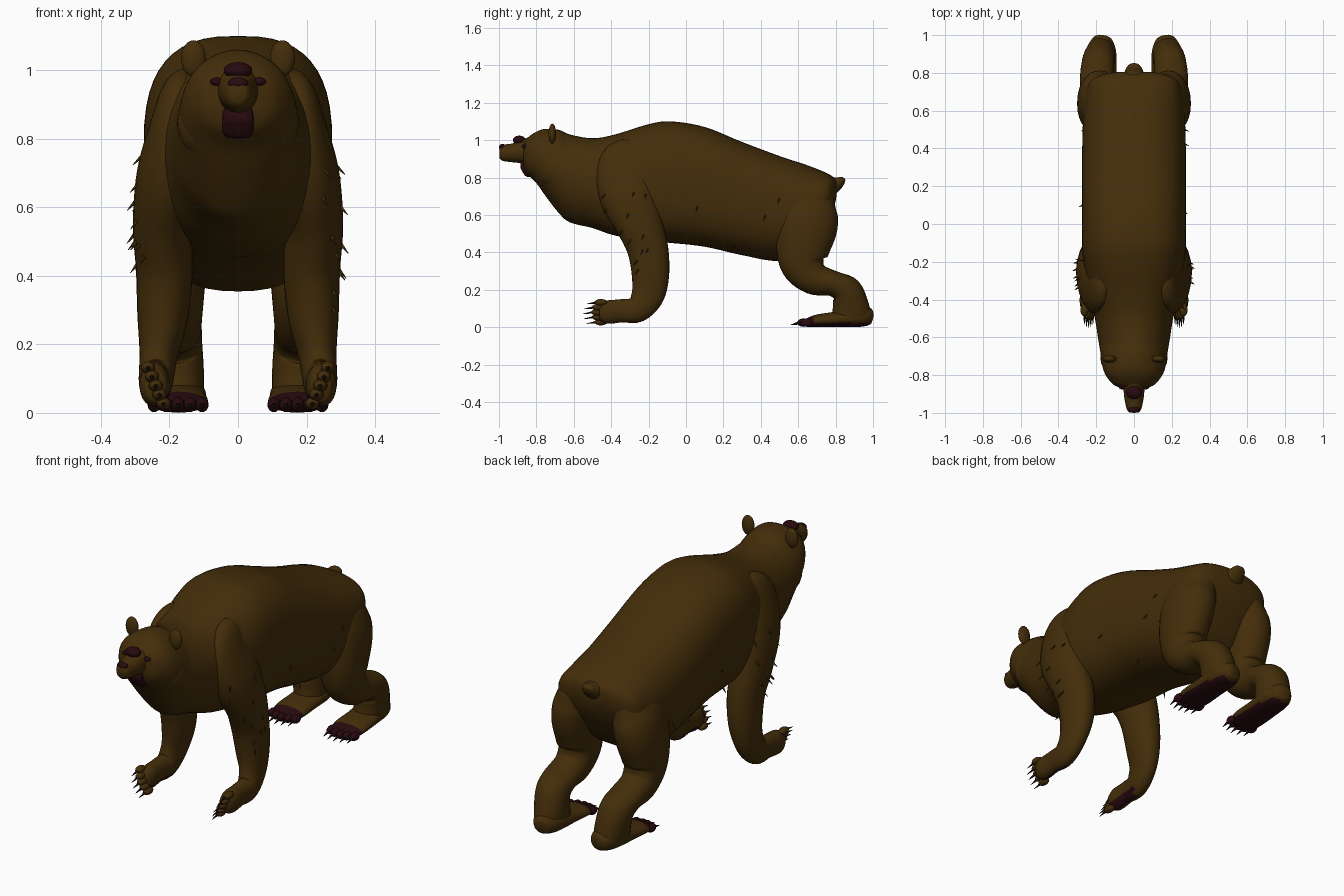
import bpy, bmesh, math, random
from mathutils import Vector, Matrix

if "Cube" in bpy.data.objects:
    bpy.data.objects.remove(bpy.data.objects["Cube"])
random.seed(4)


def material(name, rgb):
    m = bpy.data.materials.new(name)
    m.use_nodes = True
    m.diffuse_color = (*rgb, 1)
    bsdf = m.node_tree.nodes["Principled BSDF"]
    bsdf.inputs["Base Color"].default_value = (*rgb, 1)
    bsdf.inputs["Roughness"].default_value = 0.9
    return m


FUR = material("brown fur", (0.058, 0.027, 0.003))
SKIN = material("dark skin", (0.021, 0.003, 0.005))
CLAW = material("dark claw", (0.014, 0.006, 0.006))


def finish(name, bm, mats, dark_rule=None):
    """Turn a bmesh into a smooth object; faces passing dark_rule get slot 1."""
    bmesh.ops.recalc_face_normals(bm, faces=bm.faces)
    bm.normal_update()
    for f in bm.faces:
        f.smooth = True
        if dark_rule and dark_rule(f.calc_center_median(), f.normal):
            f.material_index = 1
    mesh = bpy.data.meshes.new(name)
    bm.to_mesh(mesh)
    bm.free()
    for m in mats:
        mesh.materials.append(m)
    ob = bpy.data.objects.new(name, mesh)
    bpy.context.scene.collection.objects.link(ob)
    return ob


def resample(rows, steps):
    """Catmull-Rom interpolation of section rows."""
    out = []
    last = len(rows) - 1
    for i in range(last):
        a, b, c, d = (rows[max(0, min(last, i + k))] for k in (-1, 0, 1, 2))
        for s in range(steps):
            t = s / steps
            out.append([0.5 * (2 * q + (r - p) * t + (2 * p - 5 * q + 4 * r - w) * t * t
                               + (3 * q - p - 3 * r + w) * t ** 3)
                        for p, q, r, w in zip(a, b, c, d)])
    return out + [list(rows[-1])]


def tube(name, rows, side=1, upright=False, mats=(FUR,), dark_rule=None, sides=28):
    """Loft rows of (x, y, z, half width, half depth[, squareness]) along their path."""
    rows = resample(rows, 5)
    pts = [Vector((side * r[0], r[1], r[2])) for r in rows]
    bm = bmesh.new()
    rings = []
    for i, r in enumerate(rows):
        t = pts[min(i + 1, len(pts) - 1)] - pts[max(i - 1, 0)]
        t = Vector((0, -1, 0)) if upright else t.normalized()
        u = Vector((1, 0, 0))
        u = (u - t * u.dot(t)).normalized()
        v = t.cross(u)
        power = 2 / (r[5] if len(r) > 5 else 2.1)
        ring = []
        for k in range(sides):
            a = math.tau * k / sides
            c, s = (math.copysign(abs(w) ** power, w) for w in (math.cos(a), math.sin(a)))
            ring.append(bm.verts.new(pts[i] + u * c * max(r[3], .004) + v * s * max(r[4], .004)))
        rings.append(ring)
    for p, q in zip(rings, rings[1:]):
        for k in range(sides):
            j = (k + 1) % sides
            bm.faces.new((p[k], p[j], q[j], q[k]))
    bm.faces.new(rings[0])
    bm.faces.new(rings[-1])
    return finish(name, bm, mats, dark_rule)


def ball(name, loc, radii, mat=FUR):
    bm = bmesh.new()
    mx = Matrix.Translation(loc) @ Matrix.Diagonal((*radii, 1))
    bmesh.ops.create_uvsphere(bm, u_segments=20, v_segments=12, radius=1, matrix=mx)
    return finish(name, bm, (mat,))


def add_cone(bm, base, direction, radius, length, sides=7):
    d = Vector(direction).normalized()
    mx = Matrix.Translation(Vector(base) + d * length / 2) @ d.to_track_quat('Z', 'Y').to_matrix().to_4x4()
    bmesh.ops.create_cone(bm, cap_ends=True, segments=sides, radius1=radius, radius2=.001,
                          depth=length, matrix=mx)


# Body from rump to face: (y, top, bottom, half width, squareness)
profile = [(.805, .775, .70, .09, 2.2), (.79, .80, .64, .17, 2.3), (.75, .825, .56, .235, 2.4),
           (.65, .865, .42, .262, 2.4), (.5, .915, .355, .272, 2.4), (.3, .99, .385, .275, 2.5),
           (.1, 1.07, .43, .275, 2.6), (-.08, 1.1, .45, .275, 2.7), (-.2, 1.085, .46, .268, 2.6),
           (-.38, 1.03, .49, .232, 2.4), (-.5, 1.01, .53, .207, 2.1), (-.62, 1.03, .56, .188, 1.9),
           (-.68, 1.055, .61, .178, 1.9), (-.75, 1.06, .70, .168, 2), (-.8, 1.045, .77, .15, 2.2),
           (-.85, 1.01, .82, .11, 2.3), (-.87, .98, .86, .06, 2.3)]
body = tube("body", [(0, y, (t + b) / 2, w, (t - b) / 2, n) for y, t, b, w, n in profile],
            upright=True, sides=48)

# Muzzle, nose, open mouth and tail
tube("muzzle", [(0, -.80, .94, .08, .09), (0, -.87, .94, .058, .066), (0, -.93, .932, .05, .05),
                (0, -.98, .932, .038, .043), (0, -.998, .932, .024, .028)], upright=True)
ball("nose_tip", (0, -.982, .962), (.03, .018, .018), SKIN)
ball("nose_bridge", (0, -.892, 1.0), (.042, .034, .024), SKIN)
tube("mouth", [(0, -.80, .845, .045, .045, 4), (0, -.85, .85, .046, .046, 4),
               (0, -.868, .858, .045, .038, 4), (0, -.885, .872, .04, .022, 4)], upright=True, mats=(SKIN,))
tube("tail", [(0, .73, .745, .075, .06), (0, .78, .757, .058, .05), (0, .815, .772, .046, .033),
              (0, .838, .79, .03, .018), (0, .845, .797, .012, .008)])

for side, word in ((1, "left"), (-1, "right")):
    # Face
    ball(word + "_eye", (side * .062, -.862, .967), (.02, .014, .012), SKIN)
    ball(word + "_ear", (side * .13, -.715, 1.035), (.036, .02, .053))
    ball(word + "_cheek", (side * .095, -.71, .85), (.083, .085, .11))

    # Foreleg with a dark inner sole
    foreleg = tube(word + "_foreleg", [
        (.14, -.28, .98, .03, .06), (.16, -.295, .94, .056, .11), (.186, -.33, .84, .07, .147),
        (.207, -.31, .7, .088, .15), (.222, -.25, .55, .085, .125), (.215, -.205, .42, .083, .11),
        (.22, -.19, .28, .074, .1), (.232, -.205, .17, .056, .088), (.24, -.26, .095, .05, .07),
        (.243, -.34, .088, .042, .062), (.243, -.42, .08, .044, .062), (.24, -.46, .078, .03, .045)],
        side, mats=(FUR, SKIN),
        dark_rule=lambda c, n: c.y < -.25 and c.z < .11 and n.dot(Vector((-side * .6, 0, -.8))) > .8)

    # Hind leg and foot with a dark sole and dark toes
    tube(word + "_hind_leg", [
        (.13, .67, .77, .05, .07), (.145, .665, .71, .09, .125), (.17, .65, .63, .11, .158),
        (.188, .645, .54, .112, .165), (.195, .625, .42, .104, .145), (.195, .63, .33, .095, .12),
        (.196, .69, .26, .09, .09), (.195, .79, .232, .09, .068), (.19, .855, .195, .086, .083),
        (.183, .878, .13, .083, .094), (.177, .885, .06, .078, .104), (.175, .885, .025, .065, .085)], side)
    tube(word + "_hind_foot", [
        (.165, .999, .06, .02, .02), (.167, .982, .06, .05, .046), (.172, .92, .055, .077, .054),
        (.175, .8, .042, .083, .041), (.175, .7, .034, .087, .033), (.175, .64, .022, .075, .021)],
        side, mats=(FUR, SKIN),
        dark_rule=lambda c, n: c.y < .68 or (n.z < -.7 and c.y < .97))

    # Toes and claws, five to a foot
    claws = bmesh.new()
    for i in range(5):
        f = i / 4 - .5
        bow = .018 * (1 - 4 * f * f)
        toe = Vector((side * (.24 + .045 * f), -.455 - bow, .08 + .105 * f))
        ball(f"{word}_front_toe_{i + 1}", toe, (.021, .034, .018))
        add_cone(claws, toe + Vector((0, -.018, 0)), (0, -1, -.15), .008, .06)
        toe = Vector((side * (.175 + .14 * f), .645 - bow, .024))
        ball(f"{word}_hind_toe_{i + 1}", toe, (.019, .032, .022), SKIN)
        add_cone(claws, toe + Vector((0, -.02, 0)), (0, -1, -.25), .009, .05)
    finish(word + "_claws", claws, (CLAW,))

    # Loose tufts of fur scattered on the outer side
    tufts = bmesh.new()
    for part, count, low, high in ((foreleg, 12, .3, .75), (body, 7, .42, .75)):
        spots = [v for v in part.data.vertices
                 if v.normal.x * side > .6 and low < v.co.z < high and v.co.y > -.45]
        for v in random.sample(spots, min(count, len(spots))):
            add_cone(tufts, v.co - v.normal * .004, v.normal * .7 + Vector((0, -.3, -.8)), .006, .035, 5)
    finish(word + "_fur_tufts", tufts, (FUR,))
